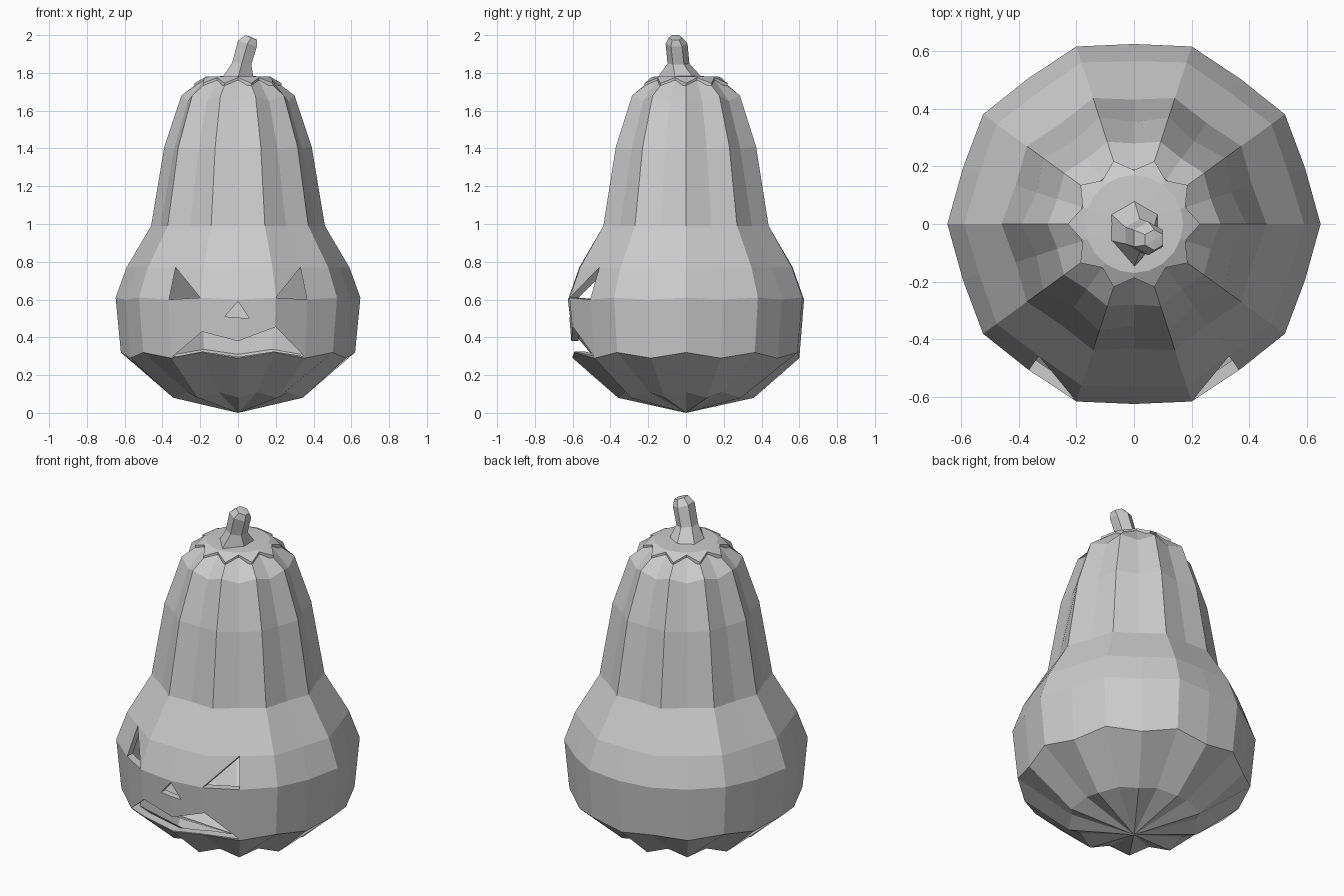
import bpy, bmesh, math
from mathutils import Vector

cube = bpy.data.objects.get("Cube")
if cube:
    bpy.data.objects.remove(cube, do_unlink=True)

grey = bpy.data.materials.new("plain_grey")
grey.use_nodes = True
colour = (0.6, 0.6, 0.6, 1)
grey.diffuse_color = colour
grey.node_tree.nodes["Principled BSDF"].inputs["Base Color"].default_value = colour


def finish(name, bm):
    bmesh.ops.recalc_face_normals(bm, faces=bm.faces)
    mesh = bpy.data.meshes.new(name)
    bm.to_mesh(mesh)
    bm.free()
    mesh.materials.append(grey)
    obj = bpy.data.objects.new(name, mesh)
    bpy.context.collection.objects.link(obj)
    return obj


def loft(name, rings, start, end):
    """Skin rings of points, closing each end with a fan to a point."""
    bm = bmesh.new()
    loops = [[bm.verts.new(p) for p in ring] for ring in rings]
    n = len(loops[0])
    for low, high in zip(loops, loops[1:]):
        for i in range(n):
            j = (i + 1) % n
            bm.faces.new((low[i], low[j], high[j], high[i]))
    for tip, loop in ((start, loops[0]), (end, loops[-1])):
        v = bm.verts.new(tip)
        for i in range(n):
            bm.faces.new((v, loop[i], loop[(i + 1) % n]))
    return finish(name, bm)


def lobed_ring(ridge, mid):
    """Ten ridges alternating with ten mid points, each given as (radius, height)."""
    ring = []
    for i in range(20):
        r, z = mid if i % 2 else ridge
        a = math.radians(18 * i)
        ring.append((r * math.cos(a), r * math.sin(a), z))
    return ring


# Hollow lobed body
profile = [
    ((0.33, 0.11), (0.36, 0.08)),
    ((0.62, 0.32), (0.60, 0.29)),
    ((0.648, 0.61), (0.625, 0.60)),
    ((0.59, 0.77), (0.565, 0.77)),
    ((0.46, 0.99), (0.432, 0.99)),
    ((0.39, 1.41), (0.355, 1.40)),
    ((0.30, 1.68), (0.28, 1.65)),
    ((0.20, 1.755), (0.19, 1.76)),
]
body = loft("body", [lobed_ring(*p) for p in profile], (0, 0, 0), (0, 0, 1.765))
shell = body.modifiers.new("shell", "SOLIDIFY")
shell.thickness = 0.04
shell.offset = -1


# Carved face
def cutter(name, outline):
    bm = bmesh.new()
    face = bm.faces.new([bm.verts.new((x, -0.9, z)) for x, z in outline])
    out = bmesh.ops.extrude_face_region(bm, geom=[face])
    moved = [v for v in out["geom"] if isinstance(v, bmesh.types.BMVert)]
    bmesh.ops.translate(bm, verts=moved, vec=(0, 0.6, 0))
    obj = finish(name, bm)
    obj.hide_render = True
    return obj


eye = [(0.33, 0.77), (0.20, 0.61), (0.365, 0.60)]
cutters = [
    cutter("left_eye_cutter", eye),
    cutter("right_eye_cutter", [(-x, z) for x, z in eye]),
    cutter("nose_cutter", [(0, 0.59), (-0.07, 0.51), (0.06, 0.50)]),
    cutter("mouth_cutter", [(-0.35, 0.295), (-0.19, 0.43), (0, 0.38), (0.20, 0.455),
                            (0.35, 0.30), (0.19, 0.325), (0, 0.297), (-0.19, 0.325)]),
]
for c in cutters:
    cut = body.modifiers.new(c.name, "BOOLEAN")
    cut.operation = "DIFFERENCE"
    cut.solver = "EXACT"
    cut.object = c
bpy.context.view_layer.update()
carved = bpy.data.meshes.new_from_object(
    body.evaluated_get(bpy.context.evaluated_depsgraph_get()))
body.modifiers.clear()
body.data = carved
carved.name = "body"
for c in cutters:
    bpy.data.objects.remove(c, do_unlink=True)

# Star-shaped cap draped over the crown
cap_top = lobed_ring((0.23, 1.745), (0.187, 1.775))
cap_mid = lobed_ring((0.17, 1.78), (0.17, 1.78))
cap_under = [(x, y, z - 0.02) for x, y, z in cap_top]
loft("star_cap", [cap_under, cap_top, cap_mid], (0, 0, 1.75), (0, 0, 1.785))


# Bent six-sided stem with a flared foot
def stem_ring(x, y, z, r, tilt):
    return [Vector((x + r * math.cos(a), y + r * math.sin(a), z - tilt * r * math.cos(a)))
            for a in (math.radians(30 + 60 * i) for i in range(6))]


stem = [stem_ring(0, -0.01, 1.775, 0.095, 0), stem_ring(0.02, -0.04, 1.85, 0.058, 0.1),
        stem_ring(0.05, -0.05, 1.955, 0.058, 0.3), stem_ring(0.07, -0.055, 1.987, 0.036, 0.4)]
stem[0][4].y -= 0.045
loft("stem", stem, (0, 0, 1.77), (0.07, -0.055, 1.99))
